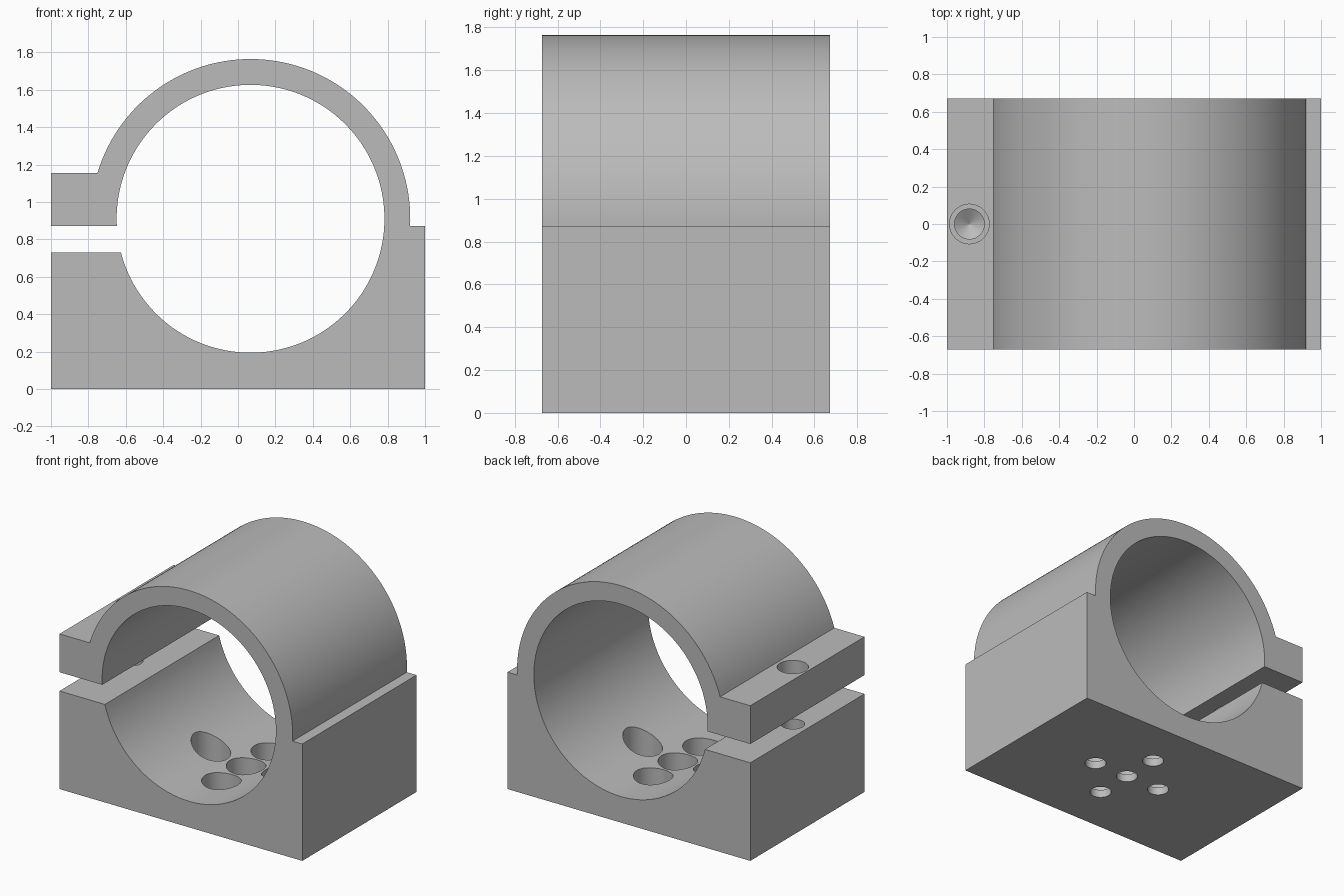
import bpy, bmesh, math
from mathutils import Vector

if "Cube" in bpy.data.objects:
    bpy.data.objects.remove(bpy.data.objects["Cube"])

CX, CZ = 0.067, 0.91          # bore axis
R_IN, R_OUT = 0.716, 0.854    # bore and outer shell radii
HALF_LEN = 0.672
SLOT_LOW, SLOT_TOP, LUG_TOP = 0.73, 0.87, 1.155

grey = bpy.data.materials.new("plain grey")
grey.diffuse_color = (0.5, 0.5, 0.5, 1)
grey.use_nodes = True
grey.node_tree.nodes["Principled BSDF"].inputs["Base Color"].default_value = grey.diffuse_color


def make_object(name, bm):
    bmesh.ops.recalc_face_normals(bm, faces=bm.faces)
    mesh = bpy.data.meshes.new(name)
    bm.to_mesh(mesh)
    bm.free()
    mesh.materials.append(grey)
    ob = bpy.data.objects.new(name, mesh)
    bpy.context.collection.objects.link(ob)
    return ob


def arc(r, a0, a1, n):
    return [(CX + r * math.cos(a0 + (a1 - a0) * i / n),
             CZ + r * math.sin(a0 + (a1 - a0) * i / n)) for i in range(n + 1)]


def revolve(name, x, y, profile, steps=48):
    """Closed turned solid from (radius, z) points, bottom to top."""
    bm = bmesh.new()
    rings = []
    for r, z in profile:
        rings.append([bm.verts.new((x + r * math.cos(2 * math.pi * i / steps),
                                    y + r * math.sin(2 * math.pi * i / steps), z))
                      for i in range(steps)])
    for a, b in zip(rings, rings[1:]):
        for i in range(steps):
            j = (i + 1) % steps
            bm.faces.new((a[i], a[j], b[j], b[i]))
    bm.faces.new(rings[0])
    bm.faces.new(rings[-1])
    return make_object(name, bm)


# Split clamp body: one C-shaped section extruded along the bore
def angle(r, z):
    return math.asin((z - CZ) / r)

outer = arc(R_OUT, angle(R_OUT, SLOT_TOP), math.pi - angle(R_OUT, LUG_TOP), 80)
inner = arc(R_IN, math.pi - angle(R_IN, SLOT_TOP),
            -math.pi - angle(R_IN, SLOT_LOW), 140)
section = [(-1, 0), (1, 0), (1, SLOT_TOP)] + outer
section += [(-1, LUG_TOP), (-1, SLOT_TOP)] + inner + [(-1, SLOT_LOW)]

bm = bmesh.new()
face = bm.faces.new([bm.verts.new((x, -HALF_LEN, z)) for x, z in section])
new = bmesh.ops.extrude_face_region(bm, geom=[face])["geom"]
bmesh.ops.translate(bm, vec=Vector((0, 2 * HALF_LEN, 0)),
                    verts=[v for v in new if isinstance(v, bmesh.types.BMVert)])
body = make_object("clamp_body", bm)

# Clamp screw: clearance hole in the lug, blind drilled hole in the base
cutters = [
    revolve("lug_hole_cutter", -0.88, 0, [(0.106, 0.80), (0.106, 1.3)]),
    revolve("base_hole_cutter", -0.88, 0, [(0.002, 0.24), (0.08, 0.29), (0.08, 0.80)]),
]
# Counterbored mounting holes in a plus pattern
for dx, dy in ((0, 0), (0.29, 0), (-0.29, 0), (0, 0.29), (0, -0.29)):
    cutters.append(revolve("mount_hole_cutter", CX + dx, dy,
                           [(0.075, -0.1), (0.075, 0.06), (0.134, 0.06), (0.134, 0.6)]))

bpy.context.view_layer.objects.active = body
for c in cutters:
    m = body.modifiers.new("hole", "BOOLEAN")
    m.operation, m.solver, m.object = "DIFFERENCE", "EXACT", c
    bpy.ops.object.modifier_apply(modifier=m.name)
    bpy.data.objects.remove(c)

body.select_set(True)
bpy.ops.object.shade_smooth_by_angle(angle=math.radians(25))
